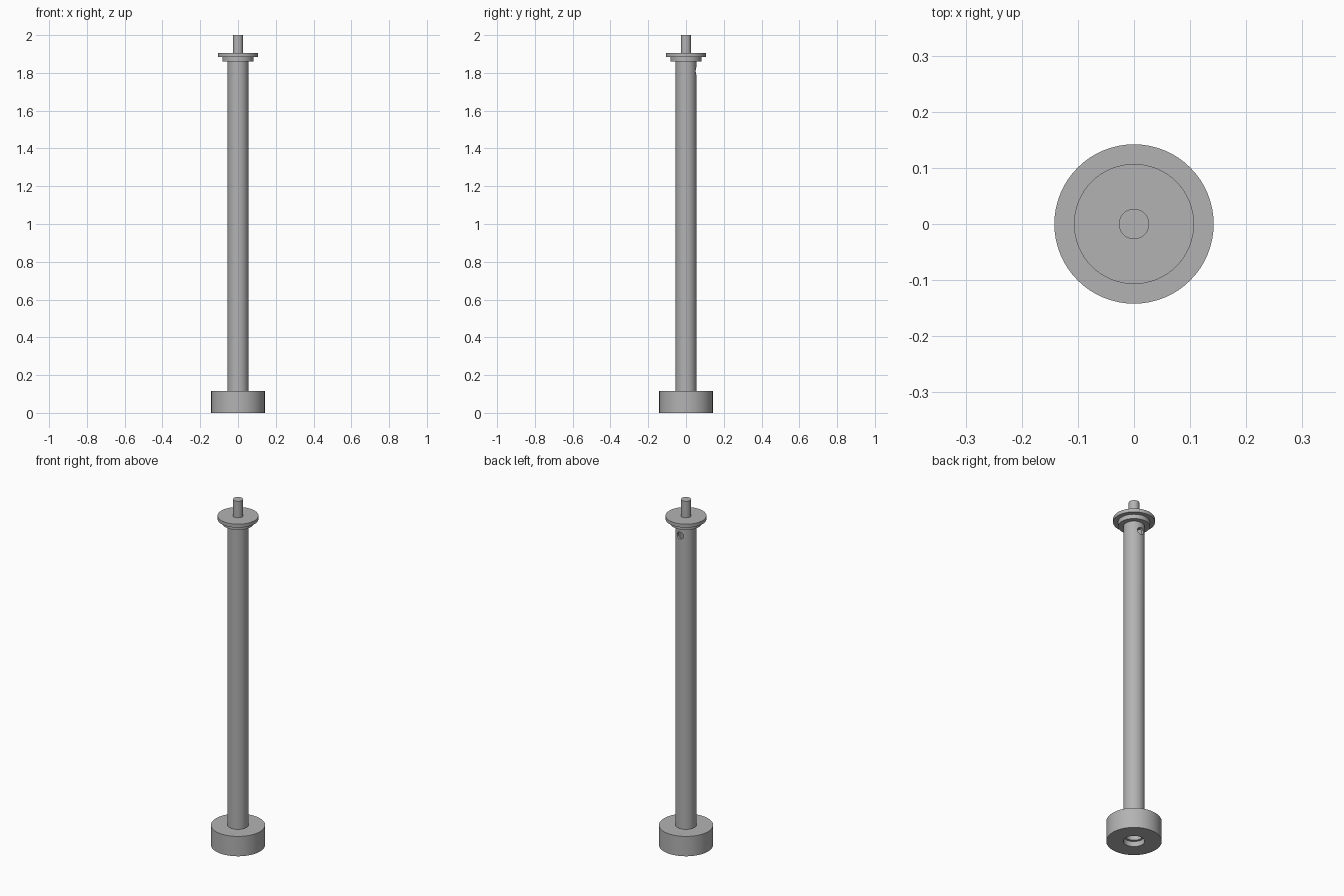
import bpy, bmesh, math
from mathutils import Matrix

cube = bpy.data.objects.get("Cube")
if cube:
    bpy.data.objects.remove(cube, do_unlink=True)

grey = bpy.data.materials.new("plain grey")
grey.use_nodes = True
grey.diffuse_color = (0.45, 0.45, 0.45, 1)
grey.node_tree.nodes["Principled BSDF"].inputs["Base Color"].default_value = grey.diffuse_color


def lathe(name, profile, segments=64):
    """Revolve a closed (radius, height) profile around z."""
    bm = bmesh.new()
    verts = [bm.verts.new((r, 0, z)) for r, z in profile]
    edges = [bm.edges.new((a, b)) for a, b in zip(verts, verts[1:] + verts[:1])]
    bmesh.ops.spin(bm, geom=verts + edges, cent=(0, 0, 0), axis=(0, 0, 1),
                   angle=math.tau, steps=segments, use_duplicate=False)
    bmesh.ops.remove_doubles(bm, verts=bm.verts, dist=1e-5)
    bmesh.ops.dissolve_degenerate(bm, edges=bm.edges, dist=1e-5)
    bmesh.ops.recalc_face_normals(bm, faces=bm.faces)
    return add_object(name, bm)


def add_object(name, bm):
    mesh = bpy.data.meshes.new(name)
    bm.to_mesh(mesh)
    bm.free()
    mesh.materials.append(grey)
    obj = bpy.data.objects.new(name, mesh)
    bpy.context.collection.objects.link(obj)
    return obj


# Heavy round foot with a bore underneath
base = lathe("base", [(0.055, 0), (0.142, 0), (0.142, 0.115), (0.055, 0.115)])

# Hollow tube standing in the foot
column = lathe("column", [(0.042, 0.03), (0.055, 0.03), (0.055, 1.86), (0.042, 1.86)])

# Stepped cap, closed on top, with the pin above it
cap = lathe("cap", [(0, 1.86), (0.082, 1.86), (0.082, 1.885),
                    (0.107, 1.885), (0.107, 1.905), (0, 1.905)])
pin = lathe("pin", [(0, 1.905), (0.027, 1.905), (0.027, 2), (0, 2)])

# Cable hole through the back wall of the tube
bm = bmesh.new()
bmesh.ops.create_cone(bm, cap_ends=True, segments=32, radius1=0.02, radius2=0.02, depth=0.08,
                      matrix=Matrix.Translation((0, 0.06, 1.81)) @ Matrix.Rotation(math.pi / 2, 4, "X"))
cutter = add_object("cable_hole_cutter", bm)
cutter.hide_render = True
cutter.hide_set(True)
cut = column.modifiers.new("cable hole", "BOOLEAN")
cut.operation = "DIFFERENCE"
cut.object = cutter
cut.solver = "EXACT"

# Smooth round sides, sharp rims
bpy.context.view_layer.update()
bpy.ops.object.select_all(action="DESELECT")
for part in (base, column, cap, pin):
    part.select_set(True)
bpy.context.view_layer.objects.active = column
bpy.ops.object.shade_smooth_by_angle(angle=math.radians(30))
